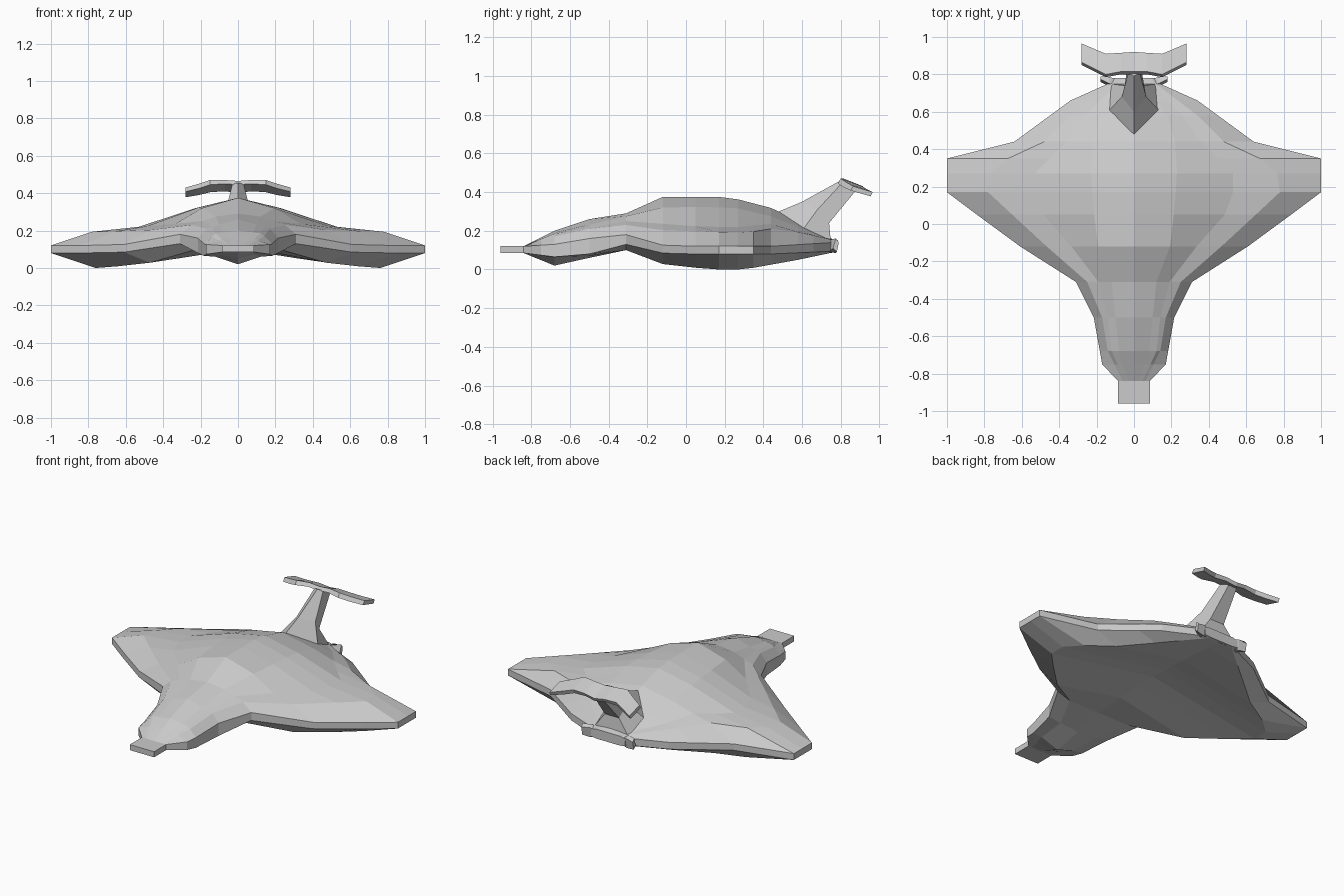
import bpy, bmesh


def interp(profile, y):
    """Piecewise-linear value of a short (y, value) profile."""
    if y <= profile[0][0]:
        return profile[0][1]
    for (a, va), (b, vb) in zip(profile, profile[1:]):
        if y <= b:
            return va + (vb - va) * (y - a) / (b - a)
    return profile[-1][1]


def loft(name, rings):
    """Skin a series of closed rings and cap both ends, flat shaded."""
    bm = bmesh.new()
    rows = [[bm.verts.new(p) for p in r] for r in rings]
    n = len(rows[0])
    for r, s in zip(rows, rows[1:]):
        for i in range(n):
            j = (i + 1) % n
            bm.faces.new((r[i], r[j], s[j], s[i]))
    bm.faces.new(rows[0])
    bm.faces.new(rows[-1])
    bmesh.ops.recalc_face_normals(bm, faces=bm.faces)
    mesh = bpy.data.meshes.new(name)
    bm.to_mesh(mesh)
    bm.free()
    obj = bpy.data.objects.new(name, mesh)
    bpy.context.collection.objects.link(obj)
    return obj


# Hull: long profiles along y, from spine over the wing edge to the belly
stations = [-.96, -.84, -.75, -.68, -.5, -.31, -.12, .05, .17, .27, .35, .44, .58, .66, .75, .78]
spine_z = [(-.84, .12), (-.68, .20), (-.5, .26), (-.31, .29), (-.14, .375),
           (.22, .375), (.47, .31), (.6, .24), (.77, .15)]
hump_x = [(-.84, .03), (-.68, .08), (-.31, .12), (-.1, .2), (.25, .23), (.44, .22), (.58, .18), (.77, .05)]
hump_z = [(-.84, .12), (-.68, .19), (-.31, .275), (-.1, .325), (.25, .32), (.44, .275), (.58, .22), (.77, .15)]
flank_x = [(-.84, .045), (-.68, .12), (-.5, .14), (-.31, .19), (-.1, .35),
           (.1, .53), (.27, .53), (.44, .36), (.58, .26), (.77, .07)]
flank_z = [(-.84, .12), (-.68, .185), (-.31, .25), (.1, .22), (.27, .22), (.44, .235), (.58, .2), (.77, .15)]
shoulder_x = [(-.84, .06), (-.68, .14), (-.5, .17), (-.31, .25), (-.1, .49),
              (.17, .78), (.31, .76), (.44, .48), (.58, .34), (.77, .09)]
shoulder_z = [(-.84, .12), (-.68, .17), (-.5, .21), (-.31, .23), (-.1, .2), (.31, .19), (.44, .21), (.6, .19), (.77, .15)]
rim_x = [(-.84, .085), (-.75, .17), (-.5, .215), (-.31, .31), (-.1, .64),
         (.17, 1), (.35, 1), (.44, .64), (.66, .34), (.75, .14), (.78, .12)]
rim_top = [(-.84, .12), (-.68, .13), (-.5, .16), (-.31, .18), (-.1, .12), (.44, .12), (.77, .14)]
rim_low = [(-.84, .085), (-.68, .065), (-.5, .08), (-.31, .13), (-.1, .08), (.44, .08), (.77, .095)]
keel_x = [(-.84, .06), (-.68, .12), (-.5, .13), (-.31, .22), (-.1, .5), (.17, .76), (.3, .76), (.44, .5), (.6, .3), (.77, .08)]
keel_z = [(-.84, .085), (-.68, .06), (-.5, .07), (-.31, .1), (-.14, .03), (.13, 0), (.3, 0), (.58, .05), (.77, .09)]
belly_z = [(-.84, .085), (-.68, .02), (-.5, .06), (-.31, .1), (-.1, .12), (.2, .13), (.58, .11), (.77, .09)]

side_lines = [(hump_x, hump_z), (flank_x, flank_z), (shoulder_x, shoulder_z),
              (rim_x, rim_top), (rim_x, rim_low), (keel_x, keel_z)]
hull_rings = []
for y in stations:
    half = [(interp(px, y), y, interp(pz, y)) for px, pz in side_lines]
    hull_rings.append([(0, y, interp(spine_z, y))] + half + [(0, y, interp(belly_z, y))]
                      + [(-x, yy, z) for x, yy, z in reversed(half)])
loft("hull", hull_rings)


# Tail fin: swept pylon, each ring is a front point, a side pair and a rear pair
def fin_ring(front, side, rear):
    (sx, sy, sz), (rx, ry, rz) = side, rear
    return [(0, *front), (sx, sy, sz), (rx, ry, rz), (-rx, ry, rz), (-sx, sy, sz)]


loft("tail_fin", [
    fin_ring((.48, .30), (.14, .60, .20), (.13, .75, .13)),
    fin_ring((.60, .35), (.065, .68, .31), (.05, .74, .24)),
    fin_ring((.79, .455), (.03, .81, .45), (.03, .88, .41)),
])


# Parts lofted across x from one half: x, front y/z, back y/z, thickness
def cross_loft(name, half):
    full = [(-s[0],) + s[1:] for s in reversed(half[1:])] + half
    loft(name, [[(x, fy, fz), (x, by, bz), (x, by - .01, bz - t), (x, fy - .015, fz - t)]
                for x, fy, fz, by, bz, t in full])


# Tailplane with drooped, swept tips
cross_loft("tailplane", [
    (0, .815, .465, .92, .42, .02), (.07, .815, .47, .915, .43, .02),
    (.15, .80, .47, .91, .43, .025), (.21, .83, .45, .935, .415, .025),
    (.28, .865, .43, .965, .40, .022),
])

# Bow-shaped rear exhaust flare
cross_loft("rear_flare", [
    (0, .745, .14, .775, .13, .04), (.09, .745, .145, .775, .14, .05),
    (.13, .75, .155, .785, .15, .065), (.18, .775, .16, .79, .14, .05),
])
